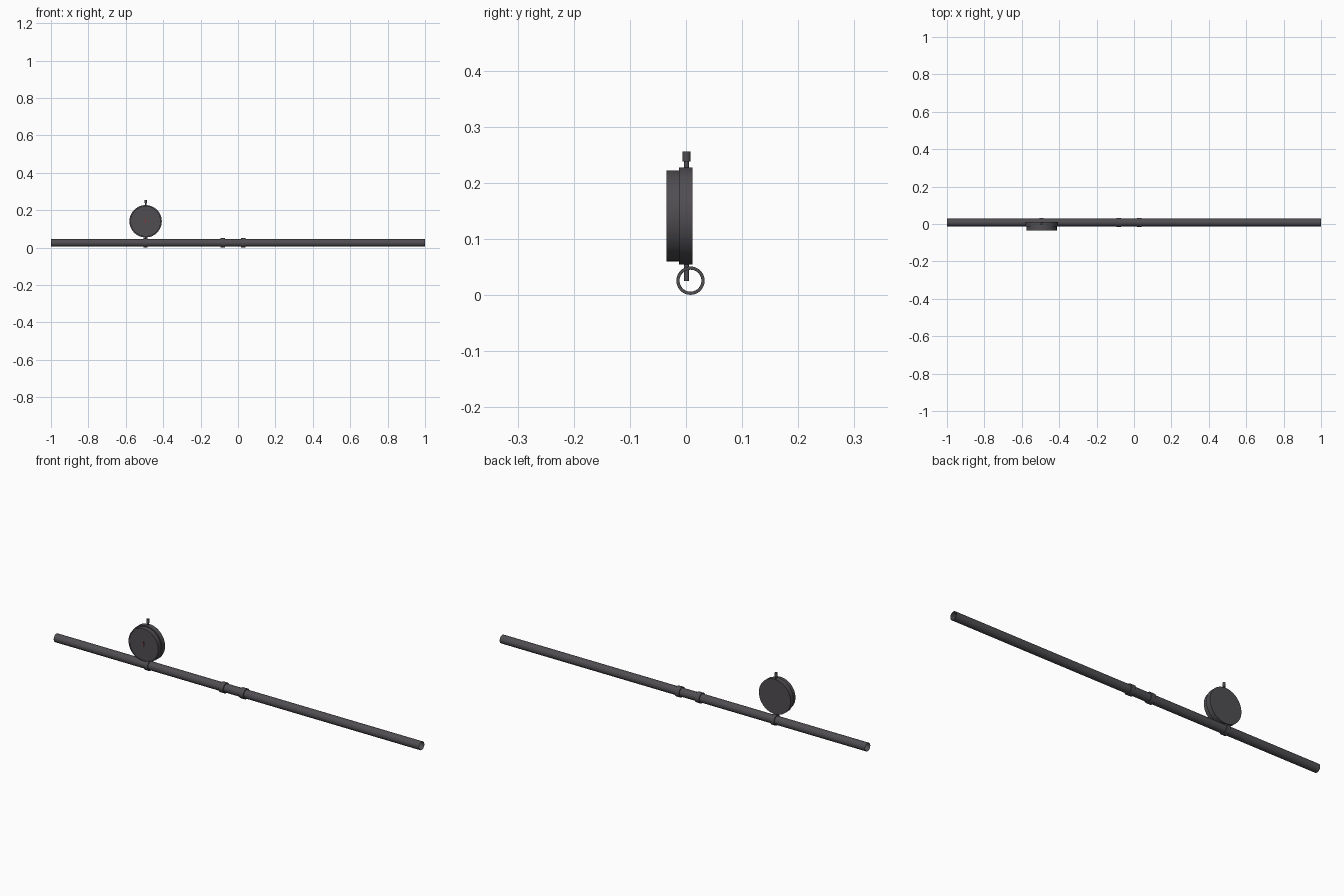
import bpy, math
from mathutils import Matrix, Vector

if "Cube" in bpy.data.objects:
    bpy.data.objects.remove(bpy.data.objects["Cube"])


def material(name, rgb):
    m = bpy.data.materials.new(name)
    m.diffuse_color = (*rgb, 1)
    m.use_nodes = True
    m.node_tree.nodes["Principled BSDF"].inputs["Base Color"].default_value = m.diffuse_color
    return m


dark = material("dark_grey_metal", (0.08, 0.075, 0.083))
red = material("needle_red", (0.35, 0.03, 0.03))


def lathe(name, profile, origin, axis, mat=dark, sides=48, closed=False):
    """Revolve (radius, height) points about an axis through origin."""
    rot = Vector((0, 0, 1)).rotation_difference(Vector(axis)).to_matrix().to_4x4()
    tf = Matrix.Translation(origin) @ rot
    verts, rings, faces = [], [], []
    for r, h in profile:
        n = 1 if r == 0 else sides
        rings.append([len(verts) + i for i in range(n)])
        for i in range(n):
            a = 2 * math.pi * i / sides
            verts.append(tf @ Vector((r * math.cos(a), r * math.sin(a), h)))
    pairs = list(zip(rings, rings[1:]))
    if closed:
        pairs.append((rings[-1], rings[0]))
    for a, b in pairs:
        for i in range(sides):
            j = (i + 1) % sides
            f = [a[i % len(a)], a[j % len(a)], b[j % len(b)], b[i % len(b)]]
            faces.append(list(dict.fromkeys(f)))
    me = bpy.data.meshes.new(name)
    me.from_pydata(verts, [], faces)
    me.materials.append(mat)
    ob = bpy.data.objects.new(name, me)
    bpy.context.collection.objects.link(ob)
    bpy.context.view_layer.objects.active = ob
    ob.select_set(True)
    bpy.ops.object.shade_smooth_by_angle(angle=math.radians(35))
    ob.select_set(False)
    return ob


def tube(name, x, half, outer, inner):
    lathe(name, [(inner, -half), (outer, -half), (outer, half), (inner, half)],
          (x, PY, PZ), (1, 0, 0), closed=True)


# open pipe and its clamping collars
PY, PZ = 0.008, 0.0255
tube("pipe", 0, 1.0, 0.0205, 0.0195)
tube("gauge_collar", -0.494, 0.010, 0.0252, 0.0198)
tube("left_collar", -0.082, 0.012, 0.0252, 0.0198)
tube("right_collar", 0.028, 0.012, 0.0252, 0.0198)

# gauge body: wide rear case, narrower front drum with a shallow recessed dial
GX, GZ = -0.494, 0.141
lathe("gauge_case",
      [(0, -0.012), (0.0865, -0.012), (0.0865, 0.0125), (0.081, 0.0125),
       (0.081, 0.0345), (0.077, 0.0345), (0.077, 0.032), (0, 0.032)],
      (GX, 0, GZ), (0, -1, 0), sides=64)

# dial needle and hub
lathe("needle_hub", [(0, 0), (0.004, 0), (0.004, 0.0015), (0, 0.0015)],
      (GX, -0.032, GZ), (0, -1, 0), red, 24)
bpy.ops.mesh.primitive_cube_add(size=1, location=(GX, -0.0325, GZ + 0.004))
needle = bpy.context.object
needle.name = "needle"
needle.scale = (0.002, 0.001, 0.024)
needle.data.materials.append(red)
needle.select_set(False)

# lower stem into the pipe, upper stem with knob
lathe("lower_stem", [(0, 0.025), (0.0045, 0.025), (0.0045, 0.058), (0, 0.058)],
      (GX, 0.001, 0), (0, 0, 1), sides=24)
lathe("top_knob",
      [(0, 0.224), (0.0042, 0.224), (0.0042, 0.2375), (0.007, 0.2375),
       (0.007, 0.256), (0, 0.256)],
      (GX, 0.001, 0), (0, 0, 1), sides=24)
